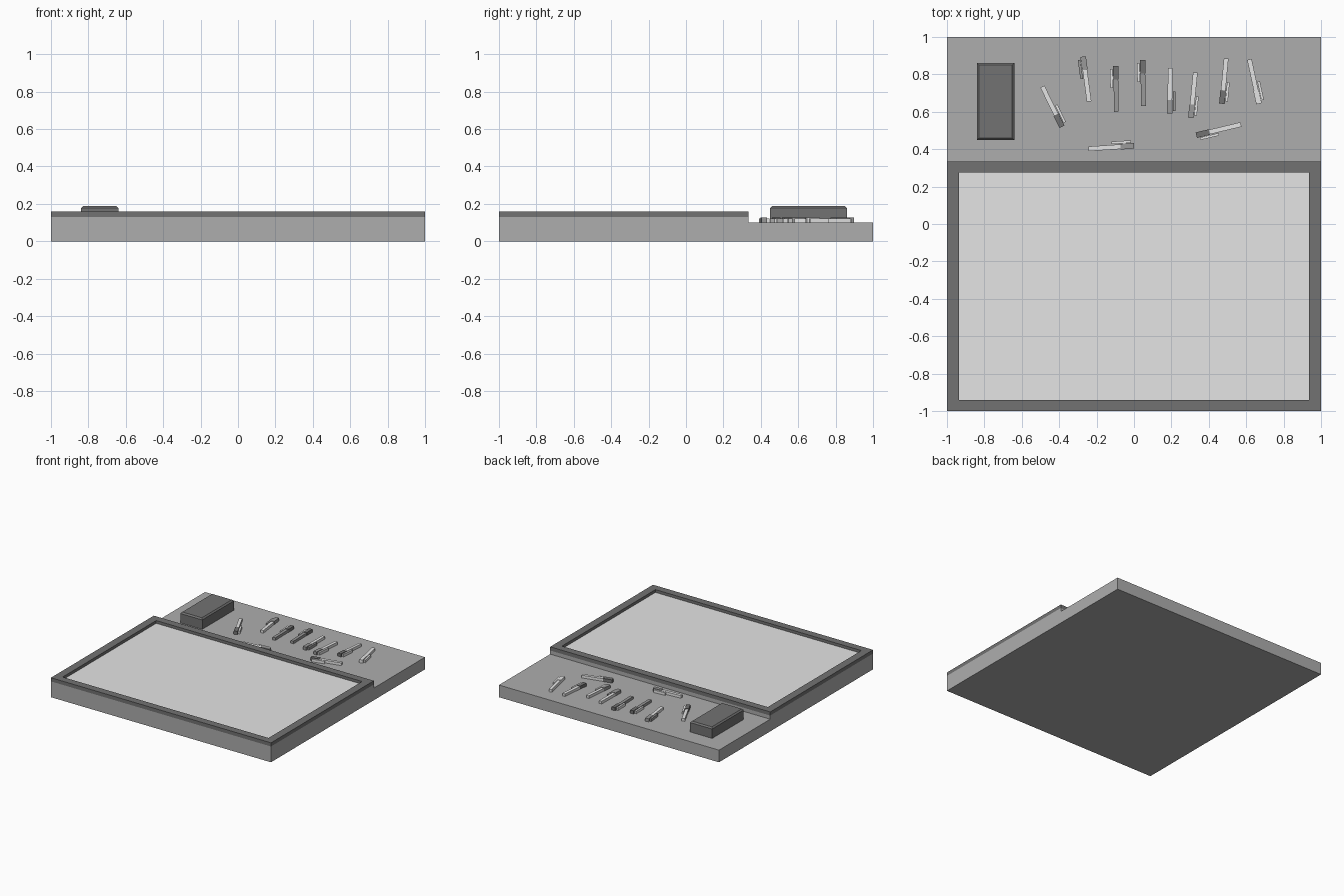
import bpy, bmesh, math
from mathutils import Vector

if "Cube" in bpy.data.objects:
    bpy.data.objects.remove(bpy.data.objects["Cube"])


def mat(name, v):
    m = bpy.data.materials.new(name)
    m.diffuse_color = (v, v, v, 1)
    m.use_nodes = True
    m.node_tree.nodes["Principled BSDF"].inputs["Base Color"].default_value = m.diffuse_color
    return m


GREY = mat("mid grey", 0.42)
DARK = mat("dark grey", 0.17)
WHITE = mat("board white", 0.78)
SLATE = mat("slate grey", 0.32)


def extrude(name, pts, z0, z1, material):
    """Closed prism from a flat outline."""
    bm = bmesh.new()
    f = bm.faces.new([bm.verts.new((x, y, z0)) for x, y in pts])
    top = bmesh.ops.extrude_face_region(bm, geom=[f])["geom"]
    for v in top:
        if isinstance(v, bmesh.types.BMVert):
            v.co.z = z1
    bmesh.ops.recalc_face_normals(bm, faces=bm.faces)
    me = bpy.data.meshes.new(name)
    bm.to_mesh(me)
    bm.free()
    me.materials.append(material)
    ob = bpy.data.objects.new(name, me)
    bpy.context.collection.objects.link(ob)
    return ob


def box(name, x0, x1, y0, y1, z0, z1, material):
    return extrude(name, [(x0, y0), (x1, y0), (x1, y1), (x0, y1)], z0, z1, material)


def bar(name, a, b, width, z1, material):
    """Small bar lying on the tray between two plan points."""
    a, b = Vector(a), Vector(b)
    d = (b - a).normalized()
    n = Vector((-d.y, d.x)) * width / 2
    return extrude(name, [a + n, a - n, b - n, b + n], 0.10, z1, material)


# stepped base: side profile run across the full width
base = extrude("base", [(-1, 0), (1, 0), (1, 0.10), (0.335, 0.10), (0.335, 0.13), (-1, 0.13)], -1, 1, GREY)
for v in base.data.vertices:
    y, z, x = v.co
    v.co = (x, y, z)

# writing surface, sunk inside the frame
box("writing_surface", -0.94, 0.94, -0.945, 0.28, 0.125, 0.137, WHITE)

# frame: four rails
box("frame_front", -1, 1, -1, -0.94, 0.13, 0.16, DARK)
box("frame_back", -1, 1, 0.275, 0.335, 0.13, 0.16, DARK)
for side, x0, x1 in (("left", -1, -0.936), ("right", 0.936, 1)):
    box("frame_" + side, x0, x1, -0.94, 0.275, 0.13, 0.16, DARK)

# eraser block with chamfered upper edges
eraser = box("eraser", -0.84, -0.64, 0.45, 0.86, 0.10, 0.188, DARK)
bm = bmesh.new()
bm.from_mesh(eraser.data)
edges = [e for e in bm.edges if all(v.co.z > 0.18 for v in e.verts)]
bmesh.ops.bevel(bm, geom=edges, offset=0.011, segments=1, affect='EDGES')
bm.to_mesh(eraser.data)
bm.free()

# markers: tail point, cap end point, clip side (+1 left of direction), body, cap and clip colours
markers = [
    ((-0.49, 0.735), (-0.385, 0.52), 1, WHITE, DARK, WHITE),
    ((-0.24, 0.655), (-0.272, 0.895), 1, WHITE, SLATE, SLATE),
    ((-0.094, 0.60), (-0.098, 0.845), 1, SLATE, DARK, WHITE),
    ((0.051, 0.63), (0.046, 0.877), 1, SLATE, DARK, WHITE),
    ((0.194, 0.835), (0.191, 0.59), 1, WHITE, SLATE, SLATE),
    ((0.328, 0.81), (0.304, 0.567), 1, WHITE, SLATE, WHITE),
    ((0.493, 0.885), (0.47, 0.643), 1, WHITE, DARK, WHITE),
    ((0.617, 0.88), (0.668, 0.643), 1, WHITE, WHITE, WHITE),
    ((0.572, 0.532), (0.333, 0.475), 1, WHITE, DARK, WHITE),
    ((-0.243, 0.402), (0.0, 0.418), 1, WHITE, SLATE, WHITE),
]
for i, (tail, tip, side, body_c, cap_c, clip_c) in enumerate(markers, 1):
    tail, tip = Vector(tail), Vector(tip)
    d = (tip - tail).normalized()
    n = Vector((-d.y, d.x)) * side
    joint = tip - d * 0.072
    bar(f"marker_body_{i}", tail, joint, 0.025, 0.122, body_c)
    bar(f"marker_cap_{i}", joint, tip, 0.03, 0.126, cap_c)
    clip = tip + n * 0.0235
    bar(f"marker_clip_{i}", clip - d * 0.118, clip - d * 0.015, 0.014, 0.122, clip_c)
